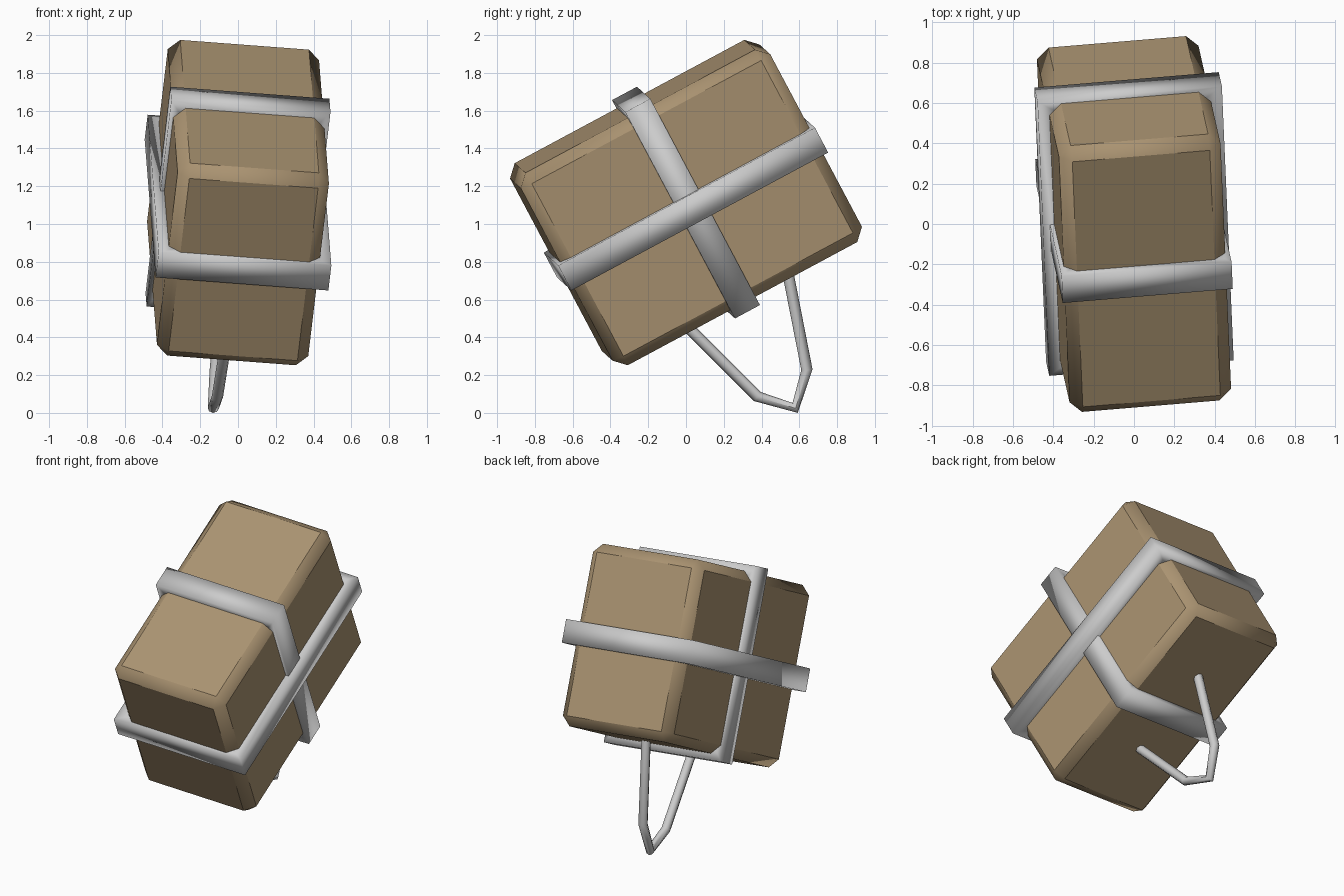
import bpy, bmesh, math
from mathutils import Matrix, Vector

if "Cube" in bpy.data.objects:
    bpy.data.objects.remove(bpy.data.objects["Cube"])

# Tilted frame shared by all parts: u = width, v = length, w = height of the parcel
t = math.radians(28)
u = Vector((0.994, 0.083, -0.075)).normalized()
v = Vector((0, math.cos(t), math.sin(t)))
v = (v - u * v.dot(u)).normalized()
w = u.cross(v)
FRAME = Matrix.Translation((0, 0, 1.125)) @ Matrix((u, v, w)).transposed().to_4x4()


def material(name, rgb):
    m = bpy.data.materials.new(name)
    m.diffuse_color = (*rgb, 1)
    m.use_nodes = True
    m.node_tree.nodes["Principled BSDF"].inputs["Base Color"].default_value = m.diffuse_color
    return m


CARD = material("tan cardboard", (0.40, 0.29, 0.165))
GREY = material("grey strap", (0.60, 0.60, 0.60))


def finish(name, bm, mat, angle):
    bmesh.ops.recalc_face_normals(bm, faces=bm.faces)
    bm.transform(FRAME)
    me = bpy.data.meshes.new(name)
    bm.to_mesh(me)
    bm.free()
    me.materials.append(mat)
    ob = bpy.data.objects.new(name, me)
    bpy.context.collection.objects.link(ob)
    bpy.ops.object.select_all(action='DESELECT')
    ob.select_set(True)
    bpy.context.view_layer.objects.active = ob
    bpy.ops.object.shade_smooth_by_angle(angle=math.radians(angle))
    return ob


def skin(bm, rings, closed):
    """Join successive cross-sections with quads."""
    rings = [[bm.verts.new(p) for p in r] for r in rings]
    n = len(rings[0])
    for i in range(len(rings) if closed else len(rings) - 1):
        a, b = rings[i], rings[(i + 1) % len(rings)]
        for k in range(n):
            bm.faces.new((a[k], a[(k + 1) % n], b[(k + 1) % n], b[k]))
    if not closed:
        bm.faces.new(rings[0])
        bm.faces.new(rings[-1])


# Parcel: chamfered box
bm = bmesh.new()
bmesh.ops.create_cube(bm, size=1, matrix=Matrix.Diagonal((0.806, 1.5, 1.16, 1)))
bmesh.ops.bevel(bm, geom=bm.edges[:], offset=0.06, segments=1, affect='EDGES')
parts = [finish("parcel_box", bm, CARD, 40)]


# Straps: rectangular bands around the parcel
def strap(name, outer, inner, half, place):
    bm = bmesh.new()
    rings = []
    for sx, sy in ((1, 1), (-1, 1), (-1, -1), (1, -1)):
        rings.append([place(sx * d[0], sy * d[1], h)
                      for d, h in ((outer, -half), (outer, half), (inner, half), (inner, -half))])
    skin(bm, rings, True)
    parts.append(finish(name, bm, GREY, 180))


strap("long_strap", (0.46, 0.772), (0.36, 0.70), 0.075, lambda x, y, h: (x, y, h))
strap("cross_strap", (0.424, 0.622), (0.36, 0.53), 0.075, lambda x, y, h: (x, h, y))

# Carrying loop under the parcel: bent tube in the v-w plane
path = [Vector(p) for p in ((0, -0.31, -0.56), (0, -0.15, -1.088), (0, 0, -1.238),
                            (0, 0.15, -1.088), (0, 0.31, -0.56))]
rings = []
for i, p in enumerate(path):
    d = (path[min(i + 1, 4)] - path[max(i - 1, 0)]).normalized()
    side = Vector((1, 0, 0))
    out = side.cross(d)
    rings.append([p + 0.03 * (math.cos(k * math.tau / 8) * side + math.sin(k * math.tau / 8) * out)
                  for k in range(8)])
bm = bmesh.new()
skin(bm, rings, False)
parts.append(finish("carry_loop", bm, GREY, 50))

# Rest the lowest point on the ground
low = min(vt.co.z for ob in parts for vt in ob.data.vertices)
for ob in parts:
    ob.data.transform(Matrix.Translation((0, 0, -low)))
